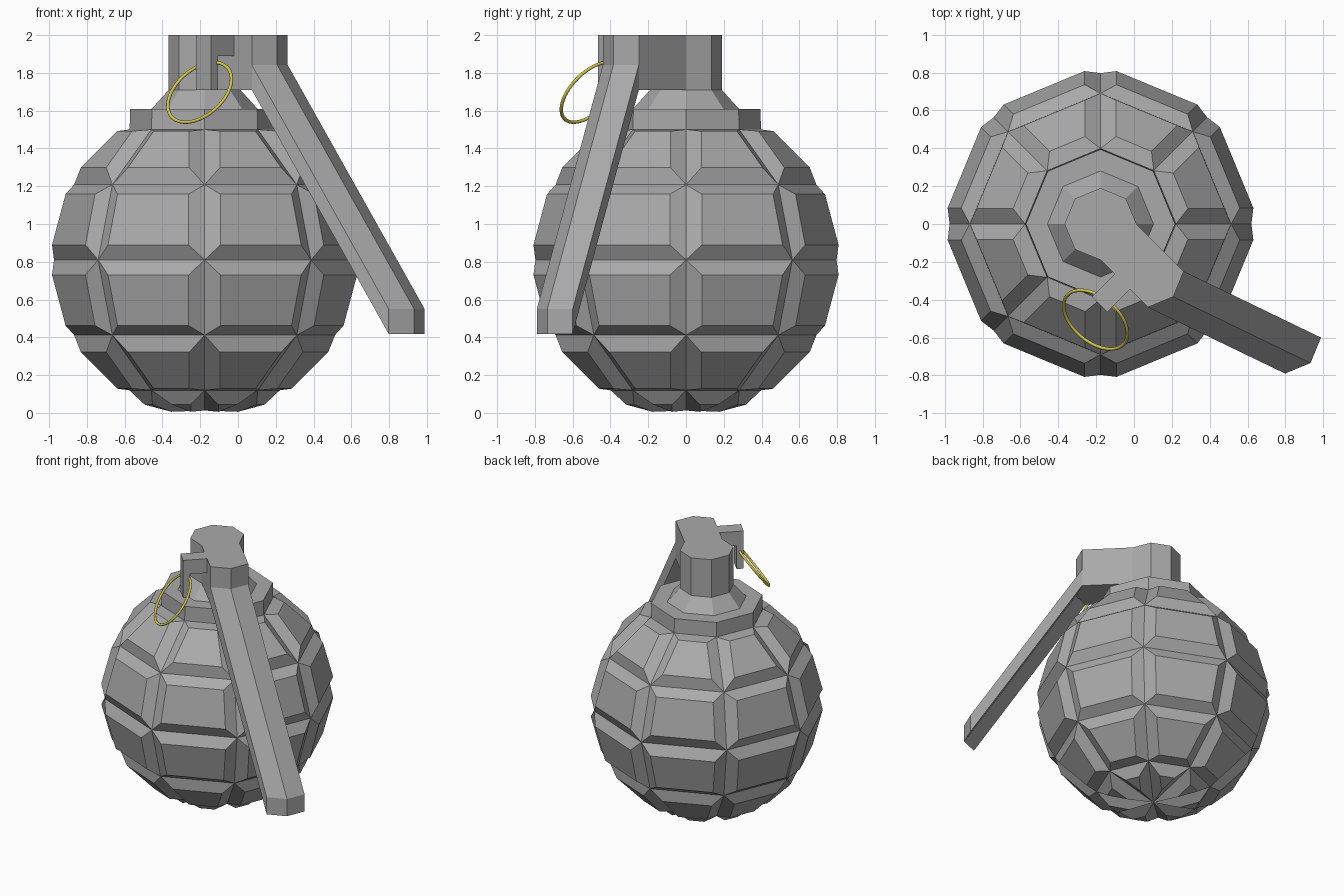
import bpy, bmesh, math
from mathutils import Vector

if "Cube" in bpy.data.objects:
    bpy.data.objects.remove(bpy.data.objects["Cube"])

CX = -0.177          # body axis


def material(name, rgb):
    m = bpy.data.materials.new(name)
    m.diffuse_color = (*rgb, 1)
    m.use_nodes = True
    m.node_tree.nodes["Principled BSDF"].inputs["Base Color"].default_value = m.diffuse_color
    return m


GREY = material("metal grey", (0.40, 0.40, 0.40))
YELLOW = material("pin yellow", (0.68, 0.58, 0.08))


def finish(bm, name, mat):
    bmesh.ops.recalc_face_normals(bm, faces=bm.faces[:])
    me = bpy.data.meshes.new(name)
    bm.to_mesh(me)
    bm.free()
    ob = bpy.data.objects.new(name, me)
    bpy.context.collection.objects.link(ob)
    me.materials.append(mat)
    return ob


def loft(name, rings, mat):
    """Skin closed rings of equal length and cap both ends."""
    bm = bmesh.new()
    vs = [[bm.verts.new(p) for p in r] for r in rings]
    n = len(rings[0])
    for a, b in zip(vs, vs[1:]):
        for i in range(n):
            j = (i + 1) % n
            bm.faces.new((a[i], a[j], b[j], b[i]))
    bm.faces.new(vs[0][::-1])
    bm.faces.new(vs[-1])
    return finish(bm, name, mat)


def octagon(r, z, angles=range(0, 360, 45)):
    return [Vector((CX + r * math.cos(math.radians(a)),
                    r * math.sin(math.radians(a)), z)) for a in angles]


# body: coarse sphere, open at the top, every facet raised as a bevelled panel
bm = bmesh.new()
bmesh.ops.create_uvsphere(bm, u_segments=8, v_segments=6, radius=0.797)
bmesh.ops.delete(bm, geom=[v for v in bm.verts if v.co.z > 0.75], context='VERTS')
bmesh.ops.translate(bm, verts=bm.verts[:], vec=(CX, 0, 0.81))
bmesh.ops.recalc_face_normals(bm, faces=bm.faces[:])
bm.normal_update()
bmesh.ops.inset_individual(bm, faces=bm.faces[:], thickness=0.067, depth=0.06,
                           use_even_offset=True)
finish(bm, "body", GREY)

# collar and sloping shoulder
loft("collar", [octagon(0.397, 1.498), octagon(0.394, 1.61), octagon(0.28, 1.61),
                octagon(0.19, 1.71)], GREY)

# neck with the head pushed out of its two front right sides
shift = Vector((0.25, -0.25, 0))
hinge = [p + shift for p in octagon(0.19, 0, (270, 315, 360))]
outline = octagon(0.19, 0, range(0, 271, 45)) + hinge
loft("neck_head", [[p + Vector((0, 0, z)) for p in outline] for z in (1.71, 2.0)], GREY)

# lever: lower strip of the hinge faces swept down and outward
bm = bmesh.new()
low = [bm.verts.new(p + Vector((0, 0, 1.71))) for p in hinge]
top = [bm.verts.new(p + Vector((0, 0, 1.842))) for p in hinge]
strip = [bm.faces.new((low[i], low[i + 1], top[i + 1], top[i])) for i in range(2)]
ext = bmesh.ops.extrude_face_region(bm, geom=strip)
bmesh.ops.translate(bm, verts=[v for v in ext["geom"] if isinstance(v, bmesh.types.BMVert)],
                    vec=(0.725, -0.35, -1.292))
finish(bm, "lever", GREY)

# pin bracket: L-shaped arm on the left side of the head
out = Vector((-1, -1, 0)).normalized()
side = Vector((1, -1, 0)).normalized()
profile = [(0, 2.0), (0.17, 2.0), (0.17, 1.71), (0.12, 1.71), (0.12, 1.89), (0, 1.89)]
start = Vector((-0.102, -0.265, 0))
loft("pin_bracket", [[start + out * s + side * w + Vector((0, 0, z)) for s, z in profile]
                     for w in (0, 0.113)], GREY)

# pull ring
normal = Vector((0.517, 0.615, -0.596))
bpy.ops.mesh.primitive_torus_add(major_segments=48, minor_segments=10,
                                 major_radius=0.197, minor_radius=0.009,
                                 location=(-0.203, -0.505, 1.697),
                                 rotation=normal.to_track_quat('Z', 'Y').to_euler())
ring = bpy.context.object
ring.name = "pull_ring"
ring.data.materials.append(YELLOW)
bpy.ops.object.shade_smooth()
